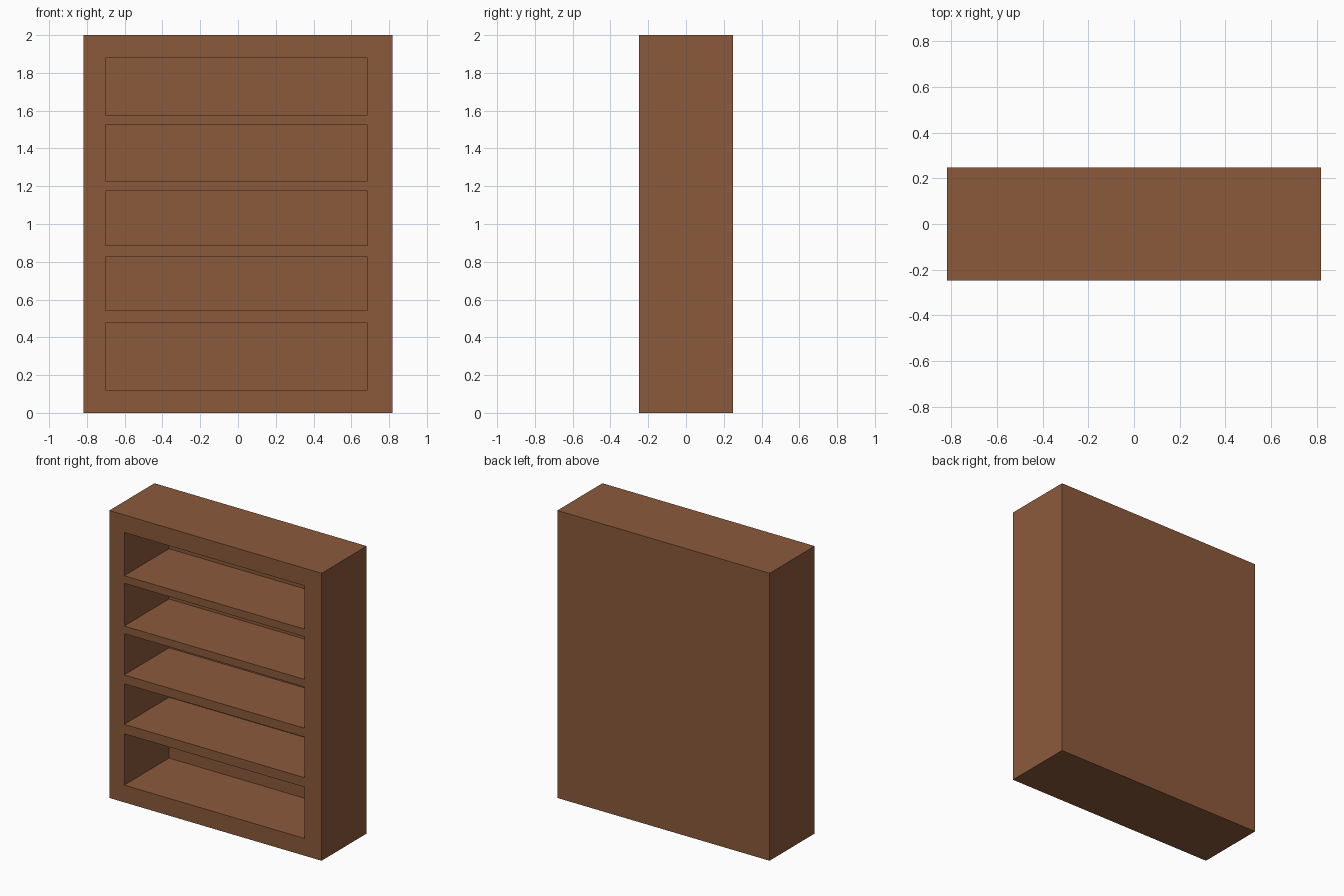
import bpy

default = bpy.data.objects.get("Cube")
if default:
    bpy.data.objects.remove(default, do_unlink=True)

# Wood colour
wood = bpy.data.materials.new("brown_wood")
wood.use_nodes = True
colour = (0.258, 0.102, 0.045, 1.0)
wood.diffuse_color = colour
wood.node_tree.nodes["Principled BSDF"].inputs["Base Color"].default_value = colour


def box(name, low, high):
    """Box spanning two opposite corners."""
    bpy.ops.mesh.primitive_cube_add(size=1)
    obj = bpy.context.object
    obj.name = name
    for v in obj.data.vertices:
        v.co = [l if c < 0 else h for c, l, h in zip(v.co, low, high)]
    obj.data.materials.append(wood)
    return obj


WIDTH, DEPTH, HEIGHT = 1.634, 0.496, 2.0
BACK_THICKNESS = 0.004
LEFT_EDGE, RIGHT_EDGE = 0.686, -0.702

# Bottom and top of each shelf opening
openings = [(0.12, 0.477), (0.543, 0.825), (0.887, 1.174),
            (1.227, 1.524), (1.577, 1.878)]

# Solid bookcase body
bookcase = box("bookcase", (-WIDTH / 2, -DEPTH / 2, 0), (WIDTH / 2, DEPTH / 2, HEIGHT))

# Carve the compartments, leaving shelves and a thin back panel
for bottom, top in openings:
    cutter = box("compartment_cutter", (RIGHT_EDGE, -DEPTH, bottom),
                 (LEFT_EDGE, DEPTH / 2 - BACK_THICKNESS, top))
    cutter.hide_render = True
    carve = bookcase.modifiers.new("compartment", 'BOOLEAN')
    carve.operation = 'DIFFERENCE'
    carve.solver = 'EXACT'
    carve.object = cutter
    bpy.context.view_layer.objects.active = bookcase
    bpy.ops.object.modifier_apply(modifier=carve.name)
    bpy.data.objects.remove(cutter, do_unlink=True)
